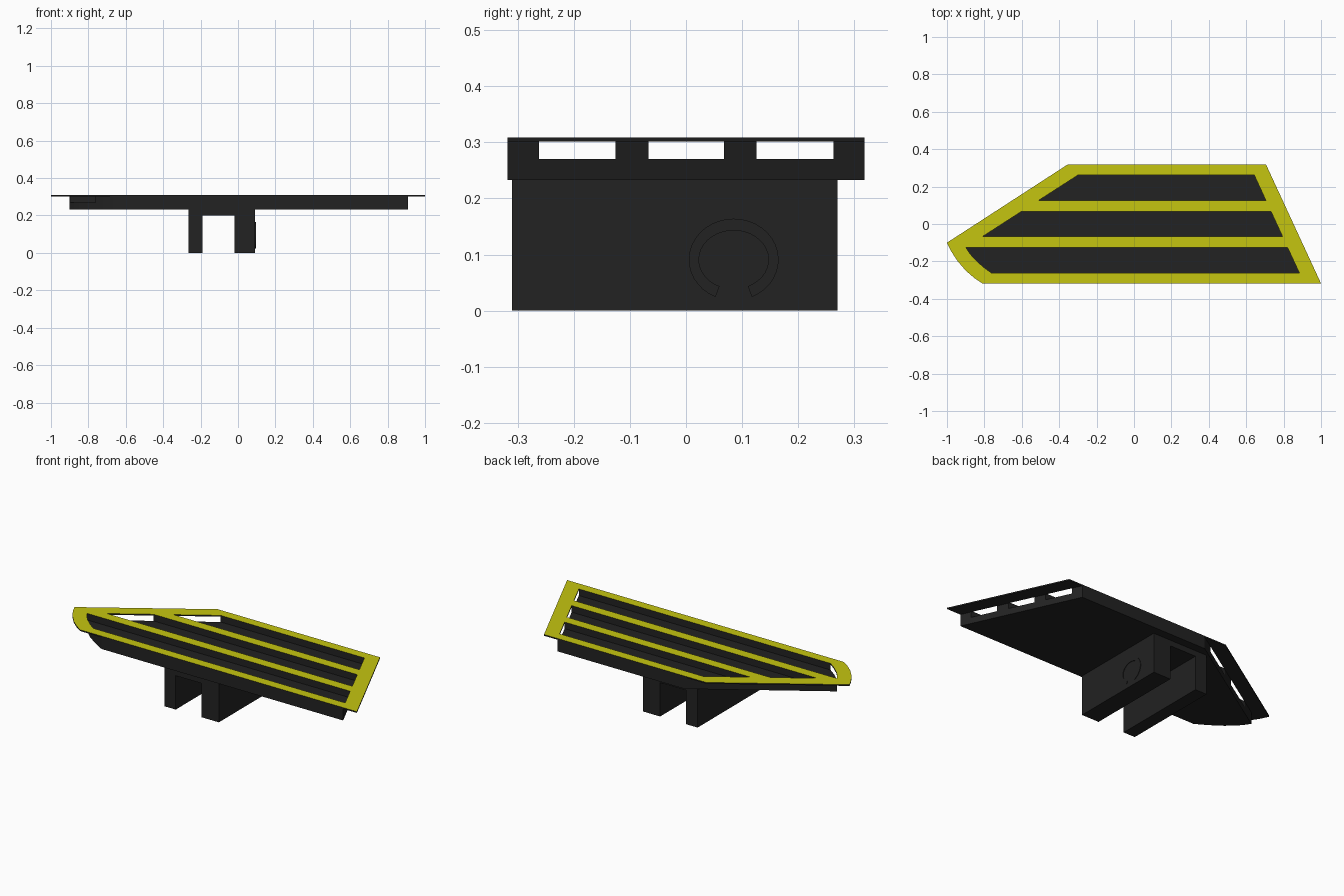
import bpy, bmesh, math
from mathutils import Vector

if "Cube" in bpy.data.objects:
    bpy.data.objects.remove(bpy.data.objects["Cube"])


def material(name, rgb):
    m = bpy.data.materials.new(name)
    m.diffuse_color = (*rgb, 1)
    m.use_nodes = True
    m.node_tree.nodes["Principled BSDF"].inputs["Base Color"].default_value = m.diffuse_color
    return m


BLACK = material("matte black", (0.016, 0.016, 0.016))
YELLOW = material("yellow", (0.56, 0.56, 0.005))

# Outline edges as (y, x) points
OUT_L = [(-0.318, -0.81), (-0.29, -0.852), (-0.25, -0.899), (-0.2, -0.942),
         (-0.15, -0.975), (-0.1, -1.0), (0.318, -0.355)]
OUT_R = [(-0.318, 1.0), (0.318, 0.706)]
IN_L = [(-0.318, -0.67), (-0.29, -0.718), (-0.262, -0.762), (-0.23, -0.806),
        (-0.19, -0.85), (-0.16, -0.876), (-0.125, -0.9), (0.318, -0.212)]
IN_R = [(-0.318, 0.91), (0.318, 0.617)]
SLOTS = [(-0.262, -0.126), (-0.067, 0.068), (0.126, 0.263)]
LEVELS = sorted({p[0] for p in OUT_L + IN_L} | {y for s in SLOTS for y in s})
FLOOR, CHANNEL, DECK, TOP = 0.233, 0.27, 0.3015, 0.309


def x_at(edge, y):
    for (y0, x0), (y1, x1) in zip(edge, edge[1:]):
        if y <= y1 + 1e-9:
            return x0 + (x1 - x0) * (y - y0) / (y1 - y0)
    return edge[-1][1]


def in_slot(y):
    return any(a < y < b for a, b in SLOTS)


def sheet(name, faces, direction, mats=(BLACK,)):
    """Weld flat faces together and extrude them into a solid."""
    bm = bmesh.new()
    for f in faces:
        bm.faces.new([bm.verts.new(p) for p in f])
    bmesh.ops.remove_doubles(bm, verts=bm.verts[:], dist=1e-5)
    ext = bmesh.ops.extrude_face_region(bm, geom=bm.faces[:], use_keep_orig=True)
    moved = [g for g in ext["geom"] if isinstance(g, bmesh.types.BMVert)]
    bmesh.ops.translate(bm, verts=moved, vec=Vector(direction))
    bmesh.ops.recalc_face_normals(bm, faces=bm.faces[:])
    if len(mats) > 1:  # upward faces take the second colour
        for f in bm.faces:
            f.material_index = 1 if f.normal.z > 0.9 else 0
    me = bpy.data.meshes.new(name)
    bm.to_mesh(me)
    bm.free()
    for m in mats:
        me.materials.append(m)
    ob = bpy.data.objects.new(name, me)
    bpy.context.collection.objects.link(ob)
    return ob


def strip(left, right, y0, y1, z):
    return [(x_at(left, y0), y0, z), (x_at(right, y0), y0, z),
            (x_at(right, y1), y1, z), (x_at(left, y1), y1, z)]


spans = list(zip(LEVELS, LEVELS[1:]))

# Body floor
sheet("body_floor", [strip(IN_L, IN_R, a, b, FLOOR) for a, b in spans],
      (0, 0, CHANNEL - FLOOR))

# Ribs between the open-ended channels
sheet("body_ribs", [strip(IN_L, IN_R, a, b, CHANNEL) for a, b in spans
                    if not in_slot((a + b) / 2)], (0, 0, DECK - CHANNEL))

# Thin overhanging top plate with three long slots
plate = []
for a, b in spans:
    plate.append(strip(OUT_L, IN_L, a, b, DECK))
    plate.append(strip(IN_R, OUT_R, a, b, DECK))
    if not in_slot((a + b) / 2):
        plate.append(strip(IN_L, IN_R, a, b, DECK))
sheet("top_plate", plate, (0, 0, TOP - DECK), (BLACK, YELLOW))

# Bracket: two legs joined by a bridge
profile = [(-0.265, 0), (-0.19, 0), (-0.19, 0.2), (-0.02, 0.2), (-0.02, 0),
           (0.092, 0), (0.092, FLOOR), (-0.265, FLOOR)]
sheet("bracket", [[(x, -0.31, z) for x, z in profile]], (0, 0.58, 0))

# Open retaining ring on the side of the right leg
clip = []
N = 32
a0, a1 = math.radians(-66), math.radians(246)
for i in range(N):
    t, u = (a0 + (a1 - a0) * k / N for k in (i, i + 1))
    clip.append([(0.092, 0.085 + ry * math.cos(v), 0.091 + rz * math.sin(v))
                 for ry, rz, v in ((0.062, 0.052, t), (0.08, 0.073, t),
                                   (0.08, 0.073, u), (0.062, 0.052, u))])
sheet("retaining_ring", clip, (0.003, 0, 0))
